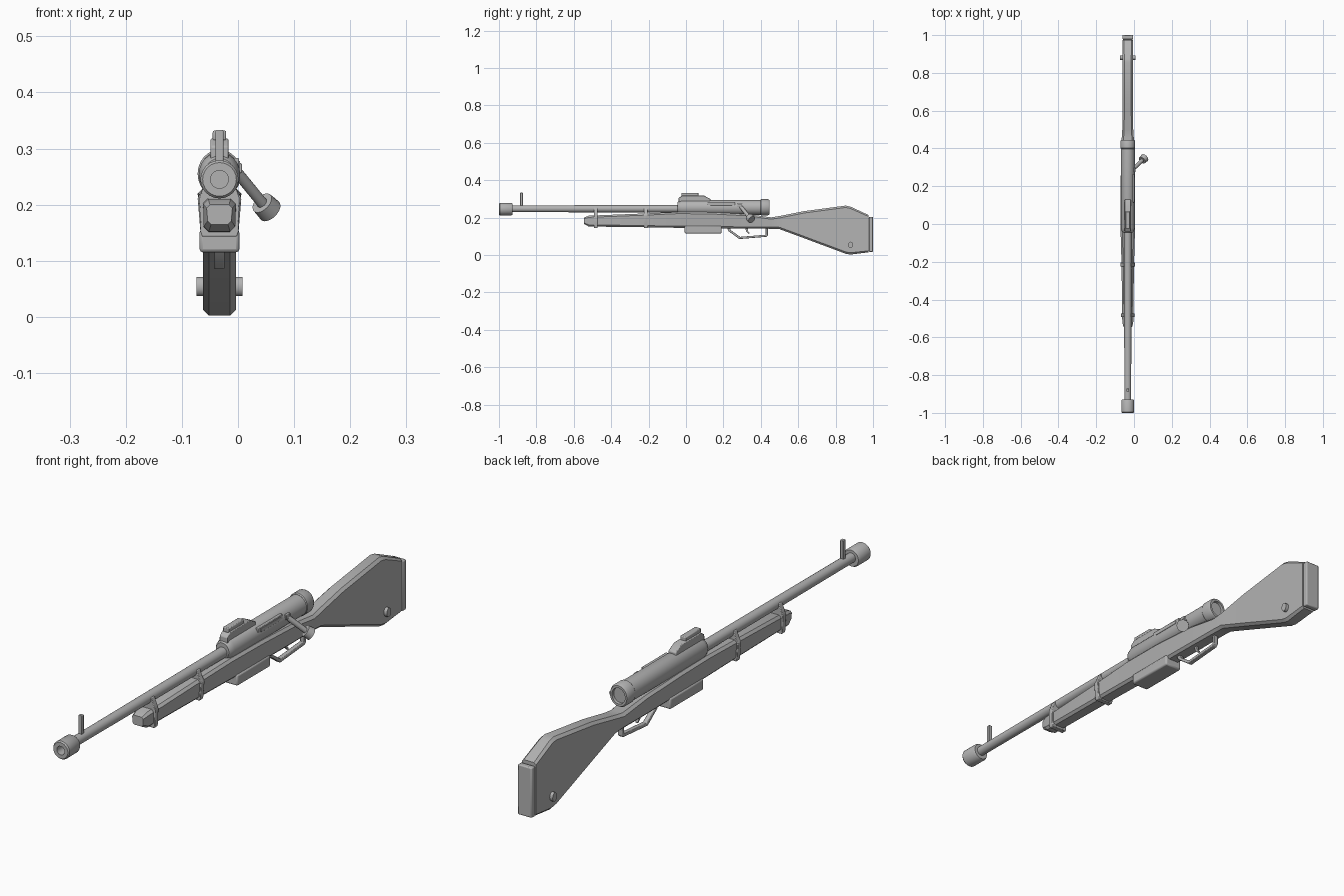
import bpy, bmesh, math
from mathutils import Vector

CX = -0.033  # centre plane of the rifle

grey = bpy.data.materials.new("plain grey")
grey.diffuse_color = (0.45, 0.45, 0.45, 1)


def finish(name, bm, bevel=0.0, angle=35):
    bmesh.ops.recalc_face_normals(bm, faces=bm.faces[:])
    me = bpy.data.meshes.new(name)
    bm.to_mesh(me)
    bm.free()
    me.materials.append(grey)
    ob = bpy.data.objects.new(name, me)
    bpy.context.collection.objects.link(ob)
    if bevel:
        m = ob.modifiers.new("soft edges", "BEVEL")
        m.width, m.segments, m.limit_method = bevel, 2, "ANGLE"
        m.angle_limit = math.radians(30)
    bpy.ops.object.select_all(action="DESELECT")
    ob.select_set(True)
    bpy.context.view_layer.objects.active = ob
    bpy.ops.object.shade_smooth_by_angle(angle=math.radians(angle))
    return ob


def skin(name, rings, bevel=0.0, angle=35):
    """Join a row of closed rings and cap both ends."""
    bm = bmesh.new()
    vr = [[bm.verts.new(p) for p in ring] for ring in rings]
    n = len(vr[0])
    for a, b in zip(vr, vr[1:]):
        for i in range(n):
            j = (i + 1) % n
            bm.faces.new((a[i], a[j], b[j], b[i]))
    bm.faces.new(vr[0])
    bm.faces.new(vr[-1])
    return finish(name, bm, bevel, angle)


def lathe(name, profile, z, squash=1.0, n=24):
    """Turn (y, radius) points about an axis along y."""
    turns = [2 * math.pi * i / n for i in range(n)]
    return skin(name, [[(CX + r * math.cos(t), y, z + squash * r * math.sin(t))
                        for t in turns] for y, r in profile])


def side_plate(name, outline, half, bevel=0.0, x=CX):
    """Extrude a (y, z) outline across x."""
    return skin(name, [[(x + s * half, y, z) for y, z in outline] for s in (-1, 1)], bevel)


def box(name, x, y, z, bevel=0.0):
    return side_plate(name, [(y[0], z[0]), (y[1], z[0]), (y[1], z[1]), (y[0], z[1])],
                      (x[1] - x[0]) / 2, bevel, (x[0] + x[1]) / 2)


def rod(name, a, b, r1, r2, n=16):
    a, b = Vector(a), Vector(b)
    q = (b - a).to_track_quat("Z", "Y")
    rings = []
    for p, r in ((a, r1), (b, r2)):
        rings.append([p + q @ Vector((r * math.cos(2 * math.pi * i / n),
                                      r * math.sin(2 * math.pi * i / n), 0)) for i in range(n)])
    return skin(name, rings)


# wooden stock: y, bottom, top, bottom half width, top half width, corner cut
stations = [
    (-0.545, 0.165, 0.200, 0.021, 0.023, 0.006),
    (-0.520, 0.152, 0.210, 0.028, 0.029, 0.009),
    (-0.215, 0.148, 0.222, 0.029, 0.033, 0.009),
    (-0.040, 0.145, 0.230, 0.030, 0.038, 0.009),
    (0.140, 0.143, 0.228, 0.030, 0.039, 0.009),
    (0.330, 0.141, 0.218, 0.030, 0.036, 0.009),
    (0.455, 0.140, 0.201, 0.029, 0.032, 0.010),
    (0.500, 0.138, 0.208, 0.029, 0.029, 0.010),
    (0.630, 0.090, 0.234, 0.029, 0.028, 0.010),
    (0.855, 0.006, 0.264, 0.029, 0.028, 0.010),
    (0.880, 0.002, 0.258, 0.029, 0.028, 0.010),
    (0.975, 0.014, 0.214, 0.029, 0.029, 0.008),
]
rings = []
for y, zb, zt, wb, wt, c in stations:
    half = [(wb - c, zb), (wb, zb + c), (wt, zt - c), (wt - c, zt)]
    rings.append([(CX + w, y, z) for w, z in half] +
                 [(CX - w, y, z) for w, z in reversed(half)])
skin("stock", rings, angle=25)
box("butt_plate", (CX - 0.029, CX + 0.029), (0.978, 1.0), (0.017, 0.204), 0.004)
box("butt_spacer", (CX - 0.025, CX + 0.025), (0.970, 0.982), (0.022, 0.198))

# sling stud through the butt
turns = [2 * math.pi * i / 16 for i in range(16)]
side_plate("sling_stud", [(0.88 + 0.013 * math.cos(t), 0.054 + 0.017 * math.sin(t))
                          for t in turns], 0.041)

# barrel and hollow muzzle
lathe("barrel", [(-0.95, 0.018), (0.0, 0.020)], 0.247)
lathe("muzzle", [(-0.96, 0.016), (-1.0, 0.016), (-1.0, 0.030), (-0.995, 0.034),
                 (-0.935, 0.034), (-0.928, 0.030), (-0.928, 0.016)], 0.245)
box("front_sight", (CX - 0.007, CX + 0.007), (-0.887, -0.872), (0.25, 0.333), 0.002)

# receiver with end cap
lathe("receiver", [(-0.045, 0.027), (-0.04, 0.031), (-0.022, 0.037), (0.41, 0.037)], 0.254, 1.06)
lathe("receiver_cap", [(0.398, 0.036), (0.402, 0.039), (0.438, 0.039), (0.446, 0.035),
                       (0.446, 0.027), (0.436, 0.026)], 0.255, 1.1)

# ejection port plates lying on the right of the receiver
box("port_frame", (CX + 0.020, CX + 0.035), (0.115, 0.262), (0.260, 0.283), 0.002)
box("port_cover", (CX + 0.028, CX + 0.037), (0.130, 0.247), (0.265, 0.278), 0.001)

# top sight
side_plate("sight_base", [(-0.04, 0.275), (-0.04, 0.304), (-0.02, 0.318), (0.095, 0.318),
                          (0.13, 0.300), (0.13, 0.275)], 0.016, 0.003)
box("sight_leaf", (CX - 0.012, CX + 0.012), (-0.025, 0.066), (0.314, 0.332), 0.003)

# barrel bands
for name, y, w in (("front_band", -0.483, 0.036), ("rear_band", -0.215, 0.039)):
    half = [(0.031, 0.143), (0.034, 0.152), (w, 0.212), (0.030, 0.228), (0.020, 0.254)]
    outline = half + [(-a, z) for a, z in reversed(half)]
    skin(name, [[(CX + a, y + s * 0.010, z) for a, z in outline] for s in (-1, 1)], 0.002)

# magazine, trigger and guard
box("magazine", (CX - 0.0355, CX + 0.0355), (-0.007, 0.19), (0.115, 0.156), 0.006)
side_plate("trigger_guard", [
    (0.218, 0.146), (0.228, 0.127), (0.285, 0.085), (0.430, 0.097), (0.438, 0.105), (0.438, 0.146),
    (0.426, 0.146), (0.426, 0.108), (0.289, 0.097), (0.240, 0.132), (0.236, 0.146)], 0.009, 0.002)
side_plate("trigger", [(0.316, 0.146), (0.322, 0.126), (0.336, 0.112), (0.340, 0.117),
                       (0.331, 0.129), (0.331, 0.146)], 0.005, 0.001)

# bolt handle with disc knob
rod("bolt_handle", (-0.010, 0.285, 0.268), (0.048, 0.342, 0.197), 0.010, 0.010)
box("bolt_root", (-0.010, 0.007), (0.275, 0.300), (0.256, 0.274), 0.002)
rod("bolt_knob", (0.043, 0.337, 0.203), (0.057, 0.351, 0.189), 0.021, 0.023)
